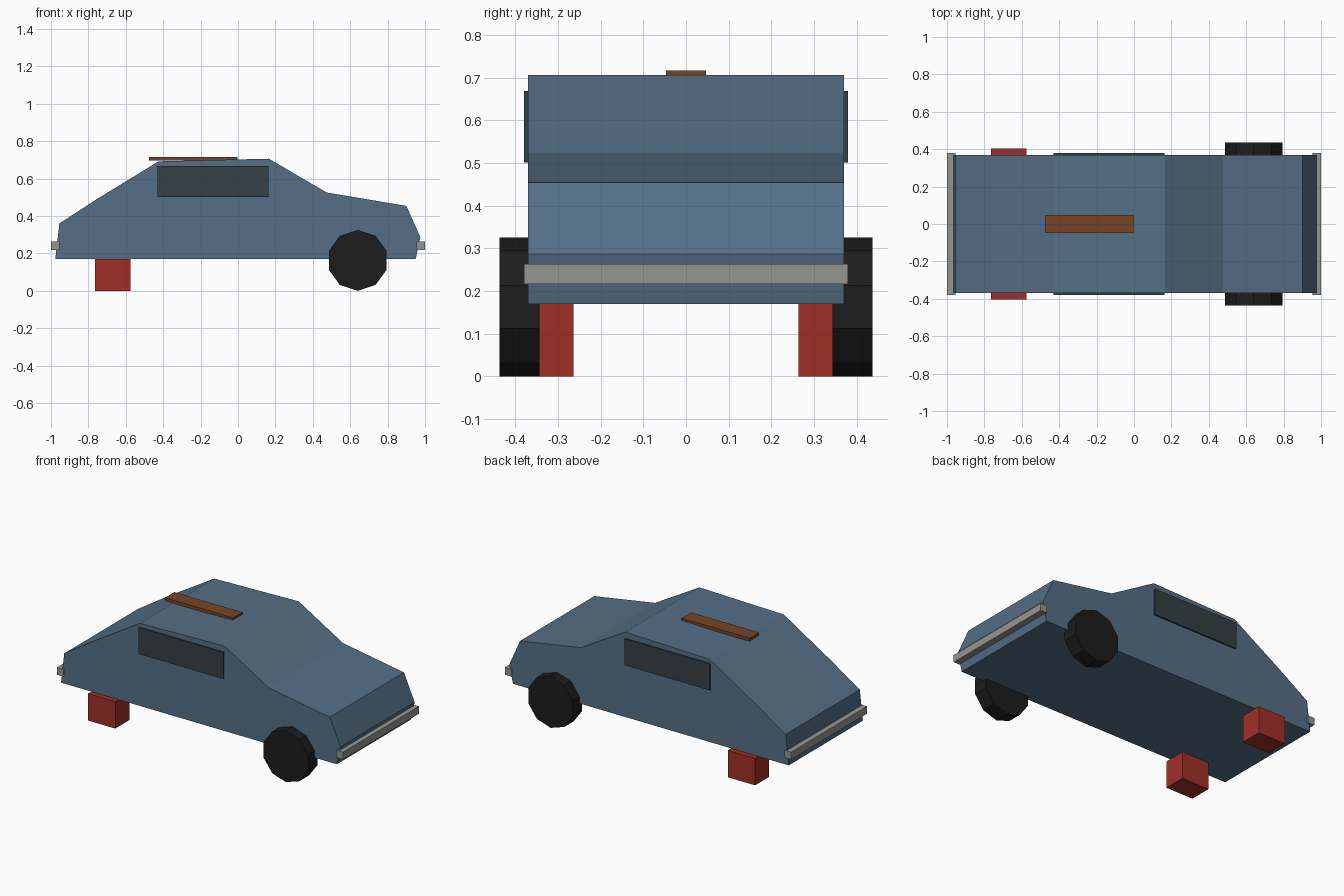
import bpy, bmesh, math

if "Cube" in bpy.data.objects:
    bpy.data.objects.remove(bpy.data.objects["Cube"])


def material(name, rgb):
    m = bpy.data.materials.new(name)
    m.diffuse_color = (*rgb, 1)
    m.use_nodes = True
    m.node_tree.nodes["Principled BSDF"].inputs["Base Color"].default_value = m.diffuse_color
    return m


BLUE = material("blue_paint", (0.09, 0.16, 0.24))
GLASS = material("dark_glass", (0.035, 0.05, 0.06))
RUBBER = material("rubber", (0.012, 0.012, 0.012))
RED = material("red_block", (0.35, 0.03, 0.02))
WOOD = material("brown_wood", (0.18, 0.06, 0.02))
CHROME = material("bumper_grey", (0.30, 0.30, 0.28))


def prism(name, profile, y0, y1, mat):
    """Extrude an x-z outline from y0 to y1."""
    bm = bmesh.new()
    face = bm.faces.new([bm.verts.new((x, y0, z)) for x, z in profile])
    ext = bmesh.ops.extrude_face_region(bm, geom=[face])
    verts = [v for v in ext["geom"] if isinstance(v, bmesh.types.BMVert)]
    bmesh.ops.translate(bm, verts=verts, vec=(0, y1 - y0, 0))
    bmesh.ops.recalc_face_normals(bm, faces=bm.faces)
    mesh = bpy.data.meshes.new(name)
    bm.to_mesh(mesh)
    bm.free()
    mesh.materials.append(mat)
    obj = bpy.data.objects.new(name, mesh)
    bpy.context.collection.objects.link(obj)
    return obj


def box(name, x0, x1, y0, y1, z0, z1, mat):
    return prism(name, [(x0, z0), (x1, z0), (x1, z1), (x0, z1)], y0, y1, mat)


# Car body from its side outline
prism("car_body", [(-0.977, 0.17), (-0.955, 0.36), (-0.75, 0.493), (-0.425, 0.692),
                   (0.165, 0.706), (0.475, 0.525), (0.90, 0.454), (0.975, 0.287),
                   (0.95, 0.17)], -0.37, 0.37, BLUE)

# Bumpers
box("front_bumper", 0.955, 1.0, -0.379, 0.379, 0.217, 0.263, CHROME)
box("rear_bumper", -1.0, -0.955, -0.379, 0.379, 0.217, 0.263, CHROME)

# Plank on the roof
box("roof_plank", -0.477, -0.003, -0.047, 0.047, 0.696, 0.716, WOOD)

# Ten-sided wheel outline, one corner pointing up
R, CX = 0.1625, 0.64
rim = [(CX + R * math.sin(k * math.tau / 10), R + R * math.cos(k * math.tau / 10))
       for k in range(10)]

# Paired parts on both sides: windows, front wheels, rear support blocks
for side, s in (("left", 1), ("right", -1)):
    box(side + "_window", -0.43, 0.163, s * 0.36, s * 0.379, 0.501, 0.668, GLASS)
    prism(side + "_front_wheel", rim, s * 0.343, s * 0.437, RUBBER)
    box(side + "_support_block", -0.765, -0.575, s * 0.263, s * 0.403, 0, 0.17, RED)
